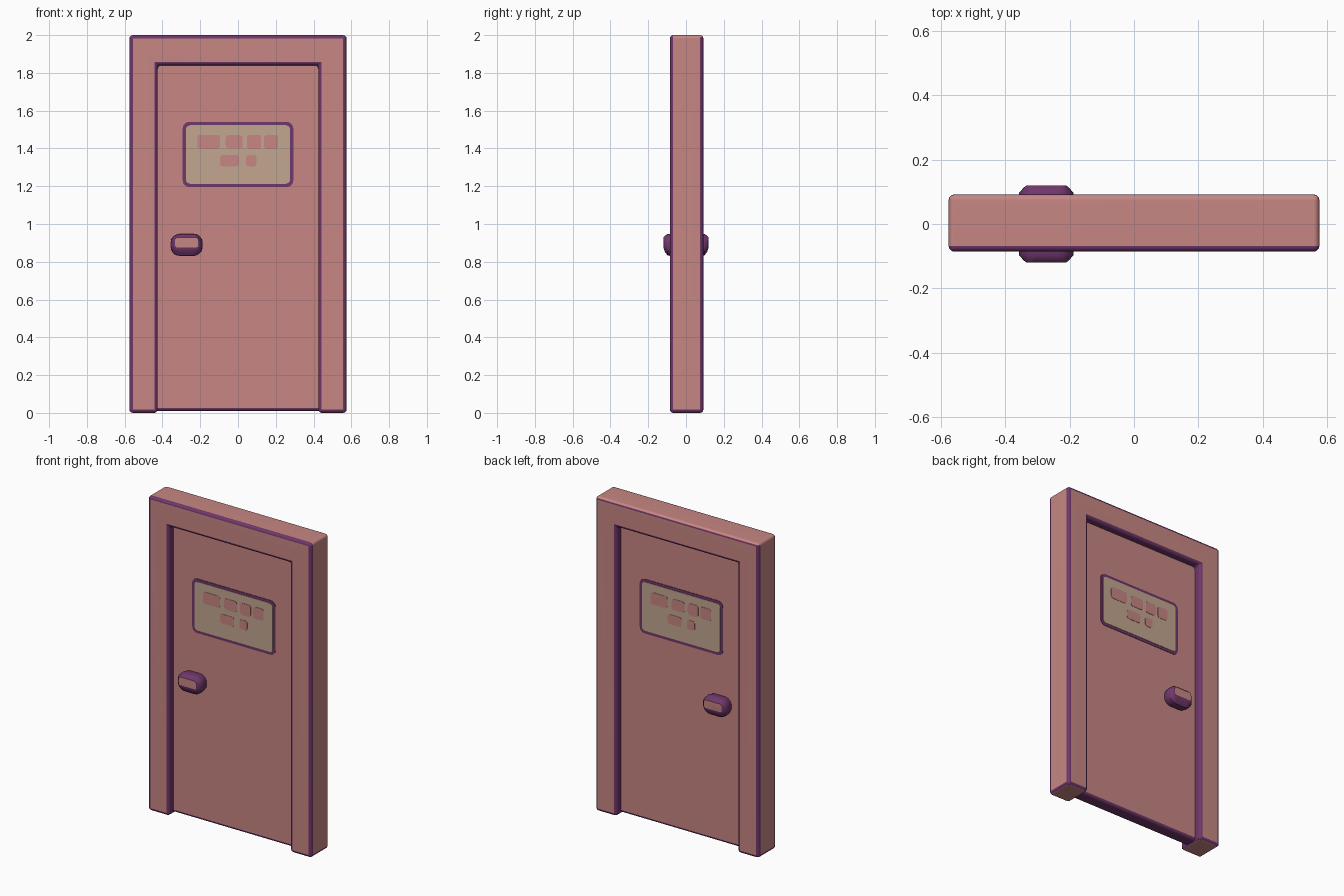
import bpy, bmesh, math

if "Cube" in bpy.data.objects:
    bpy.data.objects.remove(bpy.data.objects["Cube"])


def material(name, color):
    m = bpy.data.materials.new(name)
    m.diffuse_color = (*color, 1)
    m.use_nodes = True
    m.node_tree.nodes["Principled BSDF"].inputs["Base Color"].default_value = m.diffuse_color
    return m


PINK = material("dusty pink", (0.57, 0.24, 0.225))
PURPLE = material("plum edge", (0.16, 0.038, 0.145))
TAN = material("sign tan", (0.54, 0.38, 0.28))


def finish(bm, name, mats, smooth=True):
    bmesh.ops.recalc_face_normals(bm, faces=bm.faces[:])
    me = bpy.data.meshes.new(name)
    bm.to_mesh(me)
    bm.free()
    ob = bpy.data.objects.new(name, me)
    bpy.context.collection.objects.link(ob)
    for m in mats:
        me.materials.append(m)
    if smooth:
        bpy.ops.object.select_all(action='DESELECT')
        ob.select_set(True)
        bpy.context.view_layer.objects.active = ob
        bpy.ops.object.shade_smooth_by_angle(angle=math.radians(40))
        ob.modifiers.new("flat_normals", 'WEIGHTED_NORMAL').keep_sharp = True
    return ob


def extrude_profile(points, y0, y1):
    bm = bmesh.new()
    rings = [[bm.verts.new((x, y, z)) for x, z in points] for y in (y0, y1)]
    n = len(points)
    for ring in rings:
        bm.faces.new(ring)
    for i in range(n):
        j = (i + 1) % n
        bm.faces.new((rings[0][i], rings[0][j], rings[1][j], rings[1][i]))
    bmesh.ops.recalc_face_normals(bm, faces=bm.faces[:])
    return bm


def rounded_rect(cx, cz, w, h, r, steps=5):
    pts = []
    for k, (sx, sz) in enumerate(((1, 1), (-1, 1), (-1, -1), (1, -1))):
        for i in range(steps + 1):
            a = math.pi / 2 * (k + i / steps)
            pts.append((cx + sx * (w / 2 - r) + r * math.cos(a),
                        cz + sz * (h / 2 - r) + r * math.sin(a)))
    return pts


# Door frame: arch-shaped profile with plum rounded edges
W, IN, TOP = 0.575, 0.425, 1.84
bm = extrude_profile([(-W, 0), (-W, 2), (W, 2), (W, 0), (IN, 0), (IN, TOP),
                      (-IN, TOP), (-IN, 0)], -0.086, 0.092)
bmesh.ops.bevel(bm, geom=bm.edges[:], offset=0.018, segments=3, profile=0.5,
                affect='EDGES', material=1)
bm.normal_update()
for f in bm.faces:
    c, n = f.calc_center_median(), f.normal
    inner = abs(c.x) < IN + 0.004 and c.z < TOP + 0.004 and abs(n.y) < 0.9
    if inner:
        f.material_index = 1
    elif abs(n.y) < 0.15 and c.z > 0.03:
        f.material_index = 0
    elif n.z > 0.3 and c.y > 0:      # upper back edge stays pink
        f.material_index = 0
    elif n.z < -0.95:                # undersides of the feet
        f.material_index = 0
finish(bm, "door_frame", [PINK, PURPLE])

# Door panel, recessed, with a plum bottom edge
bm = extrude_profile([(-0.435, 0.01), (-0.435, 1.85), (0.435, 1.85), (0.435, 0.01)],
                     -0.04, 0.045)
low = [e for e in bm.edges if all(v.co.z < 0.1 for v in e.verts)
       and abs(e.verts[0].co.x - e.verts[1].co.x) > 0.1]
bmesh.ops.bevel(bm, geom=low, offset=0.016, segments=3, profile=0.5,
                affect='EDGES', material=1)
bm.normal_update()
for f in bm.faces:
    if f.normal.z < -0.9:
        f.material_index = 1
finish(bm, "door_panel", [PINK, PURPLE])

# Sign and handle on both sides of the door
MARKS = [(-0.155, 1.435, 0.12, 0.075), (-0.02, 1.435, 0.09, 0.07),
         (0.085, 1.435, 0.075, 0.075), (0.175, 1.435, 0.075, 0.075),
         (-0.045, 1.335, 0.1, 0.06), (0.07, 1.335, 0.055, 0.06)]
for side, s, surf in (("front", -1, 0.04), ("back", 1, 0.045)):
    # Sign border and plate
    for part, w, h, r, t, mat in (("sign_border", 0.585, 0.345, 0.035, 0.003, PURPLE),
                                  ("sign_plate", 0.55, 0.31, 0.022, 0.005, TAN)):
        bm = extrude_profile(rounded_rect(0, 1.368, w, h, r),
                             s * (surf - 0.002), s * (surf + t))
        finish(bm, f"{part}_{side}", [mat], False)
    # Plain blocks on the sign
    for i, (x, z, w, h) in enumerate(MARKS):
        bm = extrude_profile(rounded_rect(-s * x, z, w, h, 0.015, 3),
                             s * (surf + 0.004), s * (surf + 0.007))
        finish(bm, f"sign_block_{side}_{i + 1}", [PINK], False)
    # Handle: rounded block lofted towards a smaller flat cap
    bm = bmesh.new()
    rings = []
    for y, w, h, r, z in ((surf - 0.01, 0.155, 0.1, 0.045, 0.89),
                          (0.07, 0.17, 0.118, 0.05, 0.89),
                          (0.097, 0.168, 0.115, 0.05, 0.89),
                          (0.112, 0.142, 0.085, 0.035, 0.895),
                          (0.12, 0.122, 0.052, 0.012, 0.902)):
        rings.append([bm.verts.new((px - 0.272, s * y, pz))
                      for px, pz in rounded_rect(0, z, w, h, r)])
    for a, b in zip(rings, rings[1:]):
        for i in range(len(a)):
            j = (i + 1) % len(a)
            bm.faces.new((a[i], a[j], b[j], b[i]))
    bm.faces.new(rings[0])
    bm.faces.new(rings[-1]).material_index = 1
    finish(bm, f"handle_{side}", [PURPLE, PINK])
